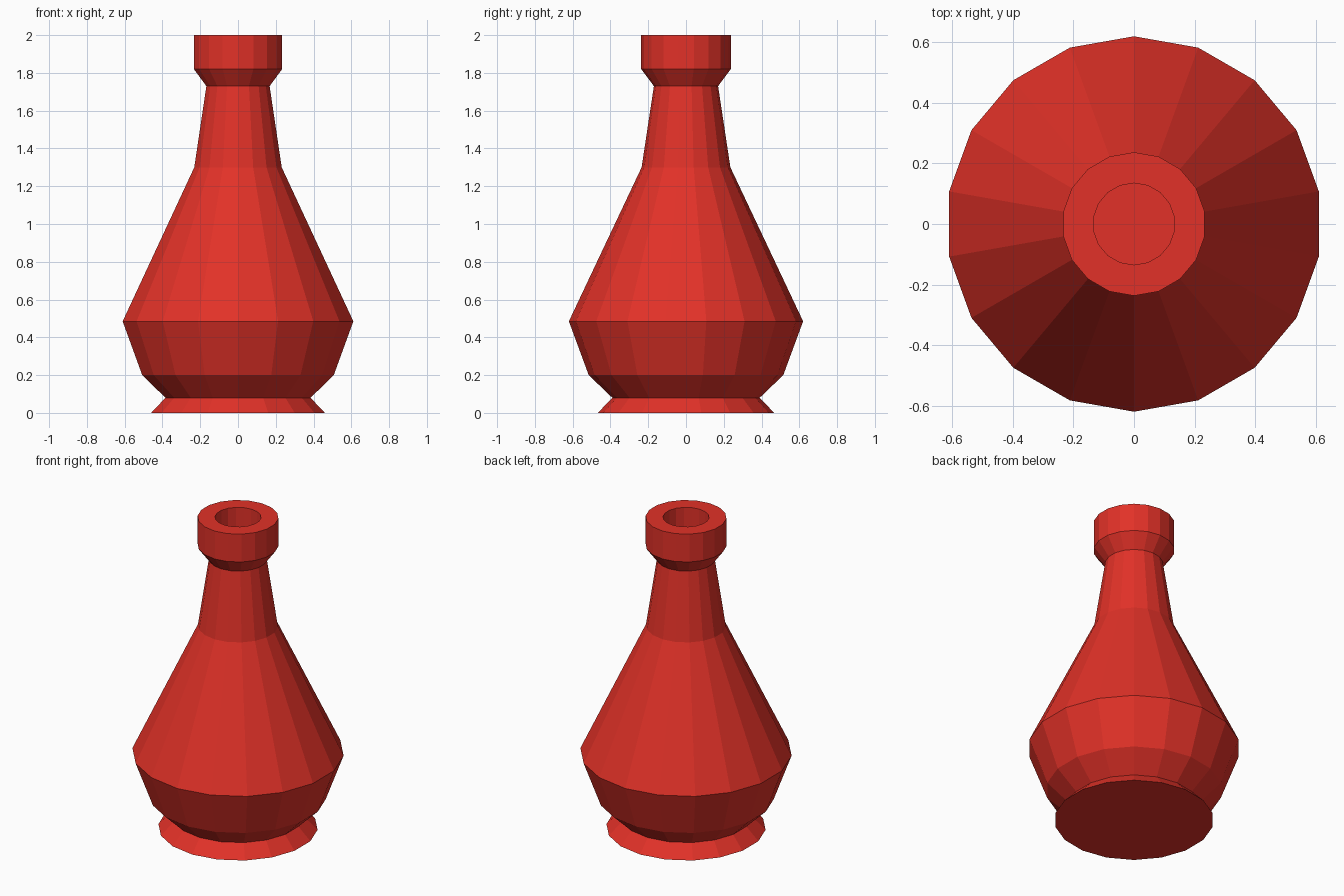
import bpy
import bmesh
from math import cos, sin, tau

SIDES = 18

cube = bpy.data.objects.get("Cube")
if cube:
    bpy.data.objects.remove(cube, do_unlink=True)

# Red glaze
red = bpy.data.materials.new("red_glaze")
red.use_nodes = True
colour = (0.76, 0.031, 0.021, 1)
red.diffuse_color = colour
red.node_tree.nodes["Principled BSDF"].inputs["Base Color"].default_value = colour


def lathe(name, profile, material):
    """Spin (radius, height) points into a faceted solid, capped at both ends."""
    bm = bmesh.new()
    rings = []
    for radius, z in profile:
        # A corner points straight to the back and to the front
        angles = [tau * (i / SIDES + 0.25) for i in range(SIDES)]
        rings.append([bm.verts.new((radius * cos(a), radius * sin(a), z)) for a in angles])
    for low, high in zip(rings, rings[1:]):
        for i in range(SIDES):
            j = (i + 1) % SIDES
            bm.faces.new((low[i], low[j], high[j], high[i]))
    bm.faces.new(rings[0][::-1])
    bm.faces.new(rings[-1])
    bmesh.ops.recalc_face_normals(bm, faces=bm.faces)
    mesh = bpy.data.meshes.new(name)
    bm.to_mesh(mesh)
    bm.free()
    mesh.materials.append(material)
    obj = bpy.data.objects.new(name, mesh)
    bpy.context.collection.objects.link(obj)
    return obj


# Flared foot, belly, neck, lip and the recessed mouth in one outline
lathe("flask", [
    (0.467, 0.0), (0.39, 0.08),
    (0.515, 0.2), (0.62, 0.485),
    (0.235, 1.3), (0.17, 1.73),
    (0.237, 1.82), (0.237, 2.0),
    (0.135, 2.0), (0.135, 1.75),
], red)
